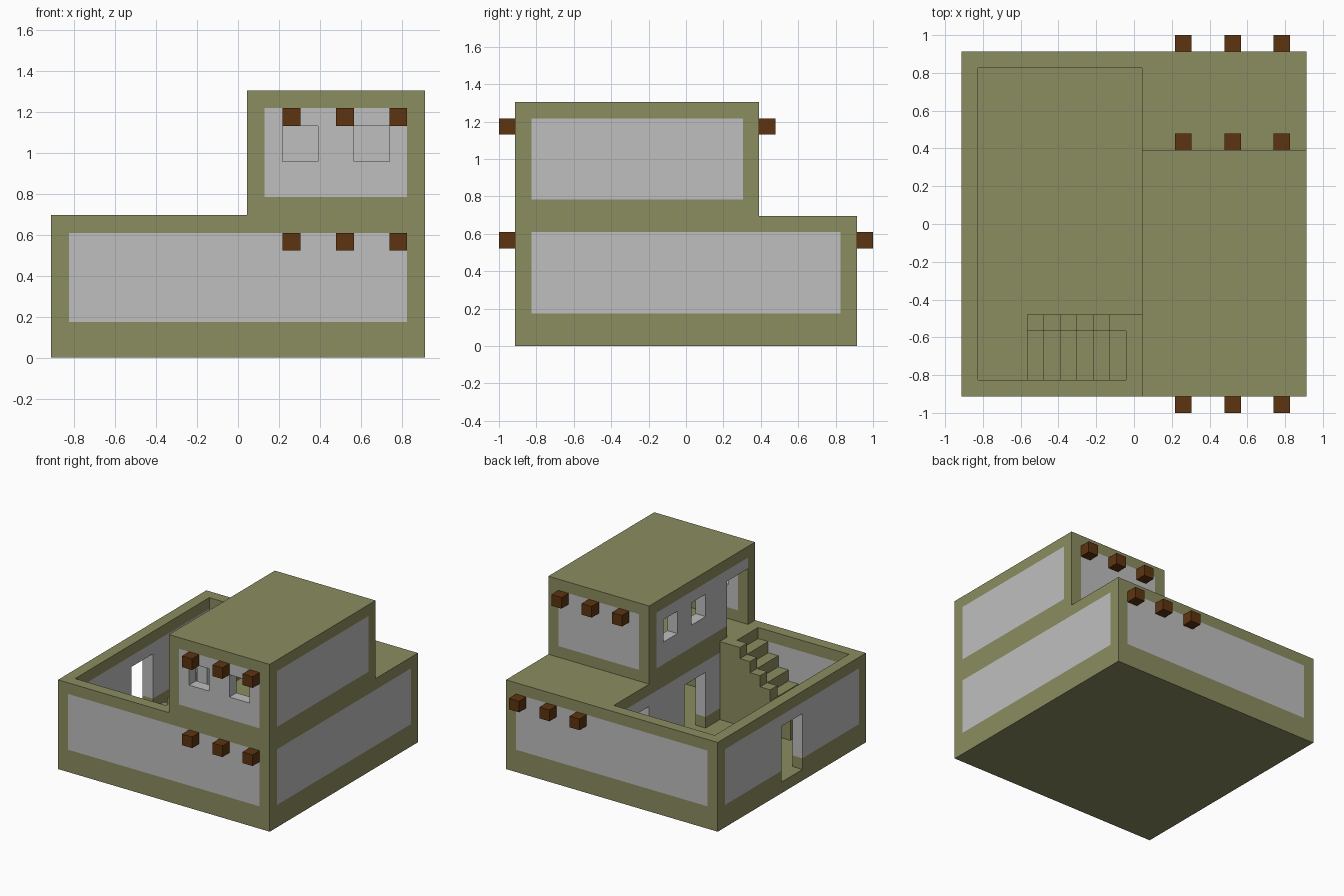
import bpy, bmesh

cube = bpy.data.objects.get("Cube")
if cube:
    bpy.data.objects.remove(cube, do_unlink=True)

U = 2 / 23  # one building block; all sizes below are in blocks


def material(name, rgb):
    m = bpy.data.materials.new(name)
    m.use_nodes = True
    m.diffuse_color = (*rgb, 1)
    m.node_tree.nodes["Principled BSDF"].inputs["Base Color"].default_value = (*rgb, 1)
    return m


OLIVE = material("olive_frame", (0.258, 0.262, 0.115))
GREY = material("grey_plaster", (0.52, 0.52, 0.52))
BROWN = material("brown_timber", (0.109, 0.034, 0.005))


def finish(name, bm, mats):
    me = bpy.data.meshes.new(name)
    bm.to_mesh(me)
    bm.free()
    for m in mats:
        me.materials.append(m)
    ob = bpy.data.objects.new(name, me)
    bpy.context.scene.collection.objects.link(ob)
    return ob


def box(name, lo, hi, mat):
    bm = bmesh.new()
    bmesh.ops.create_cube(bm, size=1)
    for v in bm.verts:
        v.co = [(lo[i] if v.co[i] < 0 else hi[i]) * U for i in range(3)]
    return finish(name, bm, [mat])


def wall(name, axis, pos, span, heights, panel, openings=()):
    """One-block-thick wall running along axis, with a plaster panel and cut openings.
    Rectangles are (start, end, bottom, top)."""
    rects = [(*span, *heights), panel, *openings]
    s_cuts = sorted({v for r in rects for v in r[:2]})
    z_cuts = sorted({v for r in rects for v in r[2:]})

    def inside(s, z, r):
        return r[0] < s < r[1] and r[2] < z < r[3]

    bm = bmesh.new()
    for s0, s1 in zip(s_cuts, s_cuts[1:]):
        for z0, z1 in zip(z_cuts, z_cuts[1:]):
            s, z = (s0 + s1) / 2, (z0 + z1) / 2
            if any(inside(s, z, o) for o in openings):
                continue
            corners = [(s0, z0), (s1, z0), (s1, z1), (s0, z1)]
            f = bm.faces.new([bm.verts.new((a * U, pos * U, b * U) if axis == "x"
                                           else (pos * U, a * U, b * U))
                              for a, b in corners])
            f.material_index = int(inside(s, z, panel))
    bmesh.ops.remove_doubles(bm, verts=bm.verts, dist=1e-5)
    ob = finish(name, bm, [OLIVE, GREY])
    mod = ob.modifiers.new("thickness", "SOLIDIFY")
    mod.thickness = U
    mod.offset = 0
    return ob


def stepped_block(name, tops, x0, y0, y1):
    """Solid staircase: one column per entry in tops, standing on the floor."""
    pts = [(x0, 1)]
    for i, t in enumerate(tops):
        if i and t == tops[i - 1]:
            pts[-1] = (x0 + i + 1, t)
        else:
            pts += [(x0 + i, t), (x0 + i + 1, t)]
    pts.append((x0 + len(tops), 1))
    bm = bmesh.new()
    near = [bm.verts.new((x * U, y0 * U, z * U)) for x, z in pts]
    far = [bm.verts.new((x * U, y1 * U, z * U)) for x, z in pts]
    bm.faces.new(near)
    bm.faces.new(far)
    for i in range(len(pts)):
        j = (i + 1) % len(pts)
        bm.faces.new((near[i], near[j], far[j], far[i]))
    bmesh.ops.recalc_face_normals(bm, faces=bm.faces)
    return finish(name, bm, [OLIVE])


# Ground slab and lower storey
box("ground_slab", (-10.5, -10.5, 0), (10.5, 10.5, 1), OLIVE)
low = (1, 8)
for name, y in (("lower_front_wall", -10), ("lower_back_wall", 10)):
    wall(name, "x", y, (-10.5, 10.5), low, (-9.5, 9.5, 2, 7))
side = (-9.5, 9.5)
low_panel = (-9.5, 9.5, 2, 7)
wall("lower_left_wall", "y", 10, side, low, low_panel)
wall("courtyard_outer_wall", "y", -10, side, low, low_panel, [(-1.5, 1.5, 1, 6)])
wall("courtyard_inner_wall", "y", 1, side, low, low_panel,
     [(-3.5, -0.5, 1, 6), (4.5, 6.5, 4, 6)])
box("lower_roof", (1.5, -9.5, 7), (9.5, 9.5, 8), OLIVE)

# Upper storey
high = (8, 15)
high_panel = (1.5, 9.5, 9, 14)
wall("upper_front_wall", "x", -10, (0.5, 10.5), high, high_panel,
     [(2.5, 4.5, 11, 13), (6.5, 8.5, 11, 13)])
wall("upper_back_wall", "x", 4, (0.5, 10.5), high, high_panel)
side = (-9.5, 3.5)
side_panel = (-9.5, 3.5, 9, 14)
wall("upper_left_wall", "y", 10, side, high, side_panel)
wall("upper_right_wall", "y", 1, side, high, side_panel,
     [(-9.5, -6.5, 8, 13), (-3.5, -1.5, 11, 13), (0.5, 2.5, 11, 13)])
box("upper_roof", (1.5, -9.5, 14), (9.5, 3.5, 15), OLIVE)

# Courtyard stairs with a stepped parapet one block higher
stepped_block("stair_treads", [2 + i for i in range(7)], -6.5, -9.5, -6.5)
stepped_block("stair_parapet", [min(3 + i, 8) for i in range(7)], -6.5, -6.5, -5.5)

# Projecting beam ends
for label, y, z in (("lower_front", -11.5, 6), ("upper_front", -11.5, 13),
                    ("lower_back", 10.5, 6), ("upper_back", 4.5, 13)):
    for i, x in enumerate((2.5, 5.5, 8.5)):
        box(f"{label}_beam_{i + 1}", (x, y, z), (x + 1, y + 1, z + 1), BROWN)
